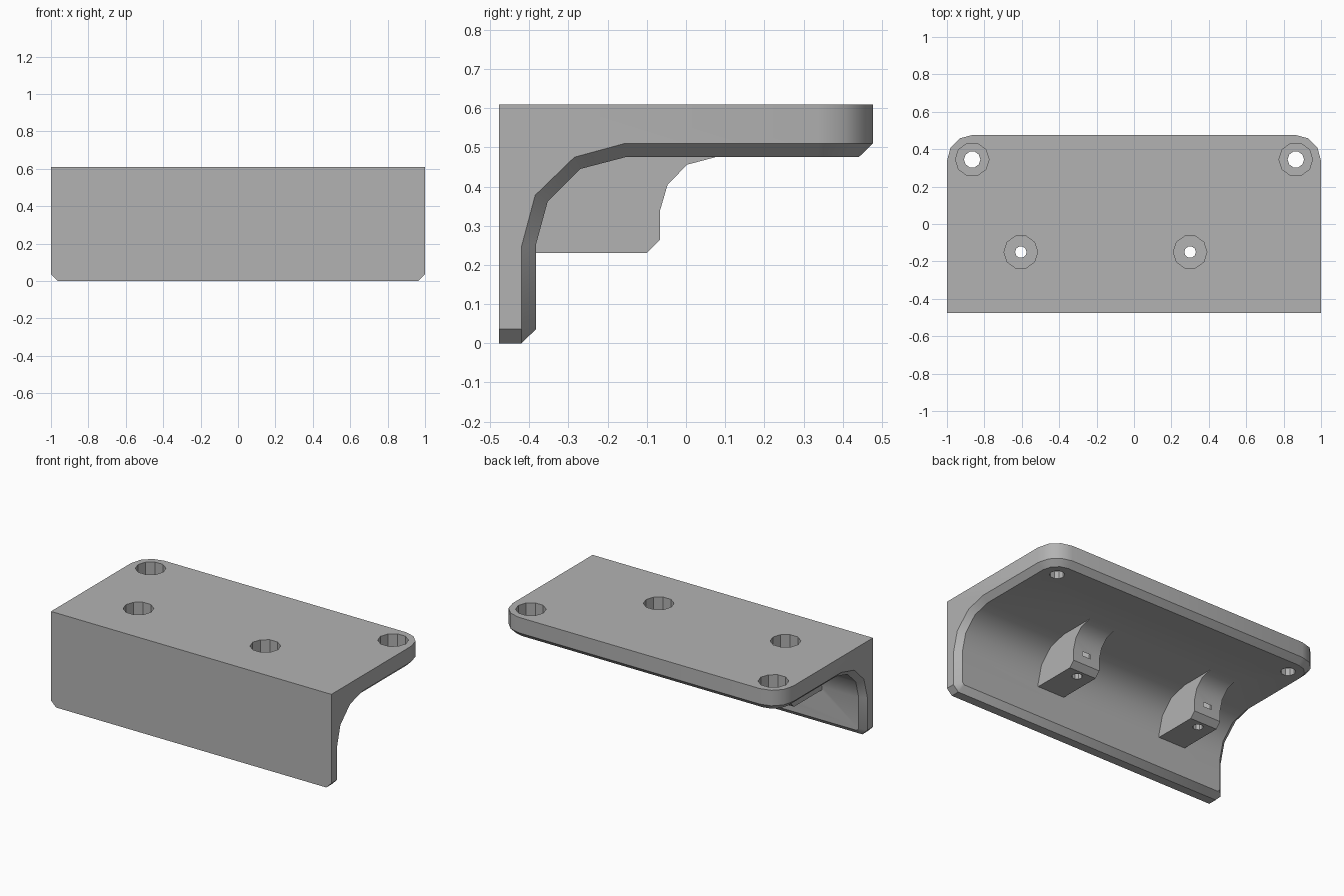
import bpy, bmesh
from math import sin, cos, pi, radians

if "Cube" in bpy.data.objects:
    bpy.data.objects.remove(bpy.data.objects["Cube"])

gray = bpy.data.materials.new("plain gray")
gray.use_nodes = True
gray.diffuse_color = (0.45, 0.45, 0.45, 1)
gray.node_tree.nodes["Principled BSDF"].inputs["Base Color"].default_value = gray.diffuse_color

FRONT, BACK, TOP = -0.477, 0.477, 0.61
CH = 0.036      # chamfer around the underside
R = 0.14        # back corner radius


def finish(bm, name):
    bmesh.ops.remove_doubles(bm, verts=bm.verts, dist=1e-5)
    bmesh.ops.recalc_face_normals(bm, faces=bm.faces)
    mesh = bpy.data.meshes.new(name)
    bm.to_mesh(mesh)
    bm.free()
    mesh.materials.append(gray)
    obj = bpy.data.objects.new(name, mesh)
    bpy.context.collection.objects.link(obj)
    return obj


def prism(name, ring, shift):
    """Extrude a ring of points along a vector."""
    bm = bmesh.new()
    face = bm.faces.new([bm.verts.new(p) for p in ring])
    new = bmesh.ops.extrude_face_region(bm, geom=[face])["geom"]
    bmesh.ops.translate(bm, vec=shift, verts=[v for v in new if isinstance(v, bmesh.types.BMVert)])
    return finish(bm, name)


def cylinder(name, x, y, z0, z1, r, sides):
    ring = [(x + r * cos(2 * pi * i / sides), y + r * sin(2 * pi * i / sides), z0)
            for i in range(sides)]
    return prism(name, ring, (0, 0, z1 - z0))


# Half outline of the angle: outer wall edge, rim, and chamfered inner edge
W = 1 - CH
rows = [((W, FRONT, 0), (W, -0.42, 0), (W - 0.015, -0.383, CH)),
        ((1, FRONT, CH), (1, -0.42, CH), (W, -0.383, CH + 0.015))]
bend = [(-0.42, 0.247, -0.383, 0.252), (-0.385, 0.378, -0.353, 0.362),
        (-0.285, 0.475, -0.27, 0.445), (-0.157, 0.51, -0.155, 0.475)]
for y, z, yi, zi in bend:
    rows.append(((1, FRONT, TOP), (1, y, z), (W, yi, zi)))
for i in range(4):
    c, s = cos(i * pi / 6), sin(i * pi / 6)
    def corner(r, z):
        return (1 - R + r * c, BACK - R + r * s, z)
    rows.append((corner(R, TOP), corner(R, 0.51), corner(R - CH, 0.475)))

# Main angle body, mirrored in x
bm = bmesh.new()
cache = {}


def vert(p, side):
    q = (round(p[0] * side, 5), round(p[1], 5), round(p[2], 5))
    if q not in cache:
        cache[q] = bm.verts.new(q)
    return cache[q]


def face(points):
    ring = list(dict.fromkeys(vert(p, s) for p, s in points))
    if len(ring) > 2:
        bm.faces.new(ring)


for a, b in zip(rows, rows[1:]):
    for side in (-1, 1):
        for k in (0, 1):
            face([(a[k], side), (b[k], side), (b[k + 1], side), (a[k + 1], side)])
    face([(a[2], -1), (a[2], 1), (b[2], 1), (b[2], -1)])
for end in (rows[0], rows[-1]):
    for k in (0, 1):
        face([(end[k], -1), (end[k], 1), (end[k + 1], 1), (end[k + 1], -1)])
for part in (rows[:3], rows[5:]):       # front and top sheets
    face([(r[0], 1) for r in part] + [(r[0], -1) for r in reversed(part)])
bracket = finish(bm, "angle_bracket")


def combine(tool, operation):
    mod = bracket.modifiers.new(operation, "BOOLEAN")
    mod.operation, mod.solver, mod.object = operation, "EXACT", tool
    bpy.context.view_layer.objects.active = bracket
    bpy.ops.object.modifier_apply(modifier=mod.name)
    bpy.data.objects.remove(tool)


# Screw bosses under the plate
boss = [(-0.43, 0.23), (-0.1, 0.23), (-0.066, 0.265), (-0.066, 0.34), (-0.047, 0.405),
        (0.003, 0.456), (0.075, 0.475), (0.075, 0.55), (-0.43, 0.55)]
for x in (-0.605, 0.3):
    combine(prism("boss", [(x - 0.096, y, z) for y, z in boss], (0.192, 0, 0)), "UNION")

# Counterbored holes: x, y, floor height, through radius
for x, y, floor, r in [(-0.605, -0.15, 0.32, 0.031), (0.3, -0.15, 0.32, 0.031),
                       (-0.865, 0.345, 0.52, 0.044), (0.865, 0.345, 0.52, 0.044)]:
    combine(cylinder("counterbore", x, y, floor, 0.7, 0.09, 10), "DIFFERENCE")
    combine(cylinder("through_hole", x, y, 0.1, 0.65, r, 10), "DIFFERENCE")

bpy.ops.object.select_all(action="DESELECT")
bracket.select_set(True)
bpy.context.view_layer.objects.active = bracket
bpy.ops.object.shade_smooth_by_angle(angle=radians(32))
